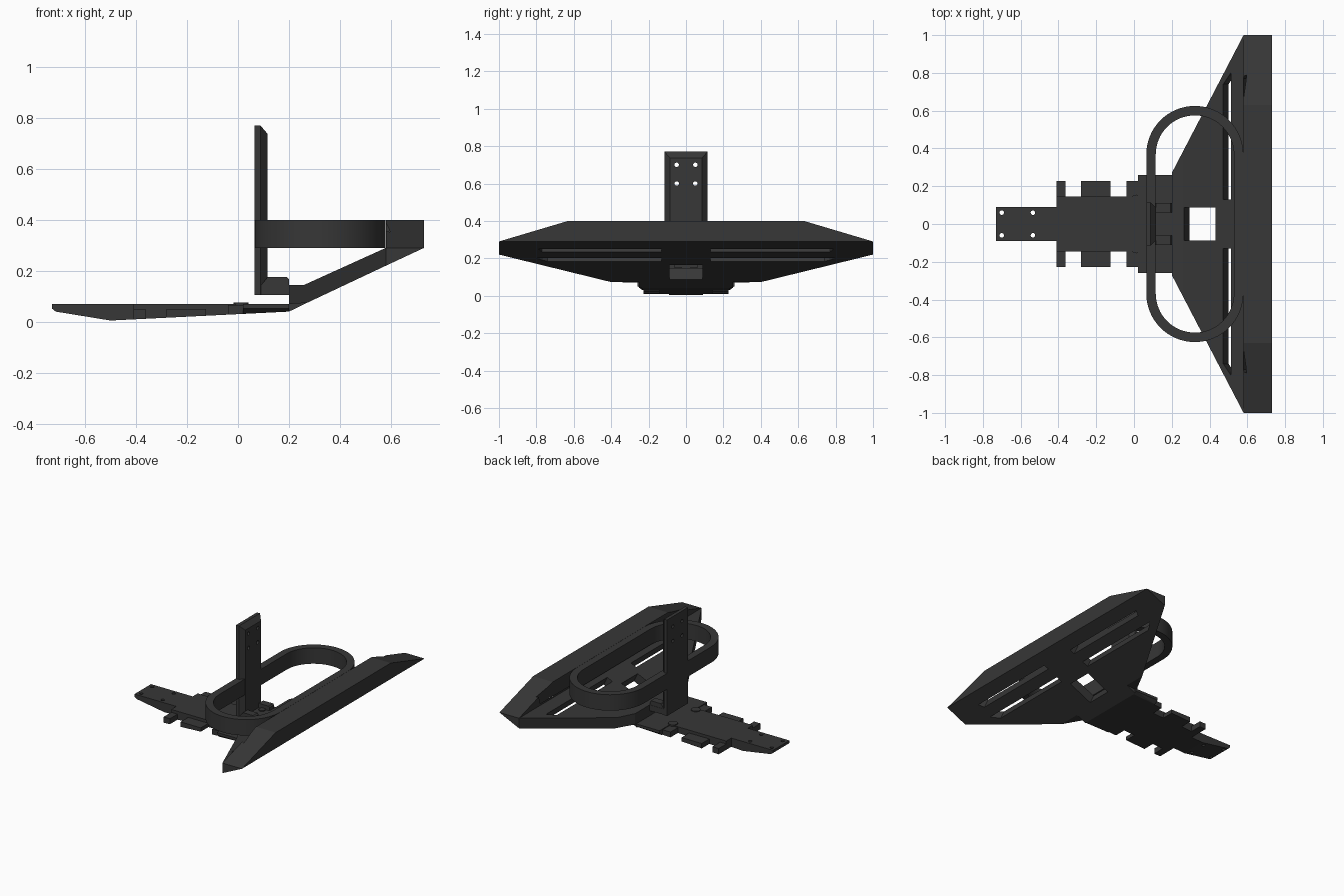
import bpy, bmesh, math
from mathutils import Vector

if "Cube" in bpy.data.objects:
    bpy.data.objects.remove(bpy.data.objects["Cube"])

MAT = bpy.data.materials.new("charcoal")
MAT.diffuse_color = (0.038, 0.038, 0.038, 1)
MAT.use_nodes = True
MAT.node_tree.nodes["Principled BSDF"].inputs["Base Color"].default_value = MAT.diffuse_color


def finish(name, bm):
    bmesh.ops.recalc_face_normals(bm, faces=bm.faces[:])
    me = bpy.data.meshes.new(name)
    bm.to_mesh(me)
    bm.free()
    me.materials.append(MAT)
    ob = bpy.data.objects.new(name, me)
    bpy.context.collection.objects.link(ob)
    return ob


def hull(name, pts):
    bm = bmesh.new()
    for p in pts:
        bm.verts.new(p)
    bmesh.ops.convex_hull(bm, input=bm.verts[:])
    bmesh.ops.dissolve_limit(bm, angle_limit=0.002, verts=bm.verts[:], edges=bm.edges[:])
    return finish(name, bm)


def prism(name, profile, width):
    """XZ profile swept along y; width(x, z) gives the (y0, y1) range."""
    bm = bmesh.new()
    a = [bm.verts.new((x, width(x)[0], z)) for x, z in profile]
    b = [bm.verts.new((x, width(x)[1], z)) for x, z in profile]
    n = len(profile)
    for i in range(n):
        j = (i + 1) % n
        bm.faces.new((a[i], a[j], b[j], b[i]))
    # sides may bend, so triangulate them
    caps = [bm.faces.new(a), bm.faces.new(b)]
    bmesh.ops.triangulate(bm, faces=caps)
    return finish(name, bm)


def box(name, x0, x1, y0, y1, z0, z1):
    return hull(name, [(x, y, z) for x in (x0, x1) for y in (y0, y1) for z in (z0, z1)])


def cylinder(name, r, start, end, seg=20):
    start, end = Vector(start), Vector(end)
    d = end - start
    m = d.to_track_quat('Z', 'Y').to_matrix().to_4x4()
    m.translation = (start + end) / 2
    bm = bmesh.new()
    bmesh.ops.create_cone(bm, cap_ends=True, segments=seg, radius1=r, radius2=r,
                          depth=d.length, matrix=m)
    return finish(name, bm)


def boolean(ob, others, op='DIFFERENCE'):
    for o in others:
        mod = ob.modifiers.new("bool", 'BOOLEAN')
        mod.operation, mod.solver, mod.object = op, 'EXACT', o
        bpy.context.view_layer.objects.active = ob
        bpy.ops.object.modifier_apply(modifier=mod.name)
        bpy.data.objects.remove(o, do_unlink=True)


# --- sloped wing plate and bumper ---
wing = prism("sloped_wing",
             [(.2, .07), (.27, .074), (.58, .22), (.58, .29), (.26, .145), (.2, .145)],
             lambda x: (-(.27 + (x - .2) * 1.92), .27 + (x - .2) * 1.92))
bumper = hull("bumper", [p for s in (-1, 1) for p in (
    (.58, s, .22), (.73, s, .29), (.58, s, .29),
    (.58, .63 * s, .40), (.73, .63 * s, .40))])

UP = Vector((-.425, 0, .905))       # normal of the sloped plate


def slope_cutter(outline, reach):
    pts = []
    for x, y in outline:
        p = Vector((x, y, .22 + (x - .58) * .471))
        pts += [p - UP * .06, p + UP * reach]
    return hull("cutter", pts)


# long slots and square window, cut square to the slope
boolean(wing, [slope_cutter([(.50, s * .13), (.54, s * .13), (.54, s * .80), (.50, s * .74)], .2)
               for s in (-1, 1)])
boolean(wing, [slope_cutter([(.295, -.088), (.46, -.088), (.46, .088), (.295, .088)], .2)])
boolean(bumper, [slope_cutter([(.612, s * .13), (.645, s * .13), (.645, s * .79), (.612, s * .77)], .3)
                 for s in (-1, 1)])

# wedge joining deck and wing
prism("joining_wedge", [(.2, .04), (.27, .074), (.27, .08), (.2, .08)], lambda x: (-.25, .25))

# --- hoop ---
bm = bmesh.new()
loops = []
for r, z in ((.257, .29), (.257, .40), (.207, .40), (.207, .29)):
    loop = []
    for side, a0 in ((1, 0), (-1, math.pi)):
        for i in range(33):
            a = a0 + math.pi * i / 32
            loop.append(bm.verts.new((.322 + r * math.cos(a), side * .368 + r * math.sin(a), z)))
    loops.append(loop)
for k in range(4):
    p, q = loops[k], loops[(k + 1) % 4]
    for i in range(len(p)):
        j = (i + 1) % len(p)
        bm.faces.new((p[i], p[j], q[j], q[i]))
hoop = finish("hoop", bm)
bpy.context.view_layer.objects.active = hoop
hoop.select_set(True)
bpy.ops.object.shade_smooth_by_angle(angle=math.radians(30))

# --- upright plate with bevelled front edges and bolt holes ---
upright = hull("upright", [p for s in (-1, 1) for p in (
    (.065, s * .115, .105), (.065, s * .115, .77), (.088, s * .115, .105), (.088, s * .115, .77),
    (.116, s * .086, .105), (.116, s * .086, .737))])
boolean(upright, [cylinder("cutter", .012, (0, y, z), (.2, y, z))
                  for y in (-.05, .05) for z in (.60, .70)])

# --- foot bracket ---
box("foot_slab", .09, .2, -.112, .112, .105, .145)
for s in (-1, 1):
    prism("foot_rail", [(.088, .14), (.116, .175), (.192, .175), (.2, .167), (.2, .14)],
          lambda x: (s * .06, s * .11))
    cylinder("foot_bolt", .021, (.155, s * .042, .14), (.155, s * .042, .152))


# --- base plate sections ---
def under(x):
    return .005 + (x + .5) * .05


def section(name, x0, x1, y0, y1, top=.07):
    return prism(name, [(x0, top), (x0, under(x0)), (x1, under(x1)), (x1, top)], lambda x: (y0, y1))


nose = prism("base_nose", [(-.73, .07), (-.73, .052), (-.715, .04), (-.5, .005), (-.5, .07)],
             lambda x: (-.09, .09))
boolean(nose, [cylinder("cutter", .012, (x, y, -.1), (x, y, .2))
               for x in (-.70, -.535) for y in (-.06, .06)])
section("base_neck", -.5, -.41, -.09, .09)
section("base_body", -.41, .02, -.145, .145)
# deck with bevelled lower edges
hull("base_deck", [(x, s * y, z) for s in (-1, 1) for x in (.02, .2)
                   for y, z in ((.26, .07), (.26, .052), (.235, under(x)))])
for s in (-1, 1):
    for name, x0, x1, top in (("rear_tab", -.41, -.362, .05), ("middle_tab", -.28, -.125, .05),
                              ("front_tab", -.04, .02, .065)):
        section(name, x0, x1, s * .14, s * .228, top)
    cylinder("base_peg", .03, (.012, s * .125, .05), (.012, s * .125, .075))
